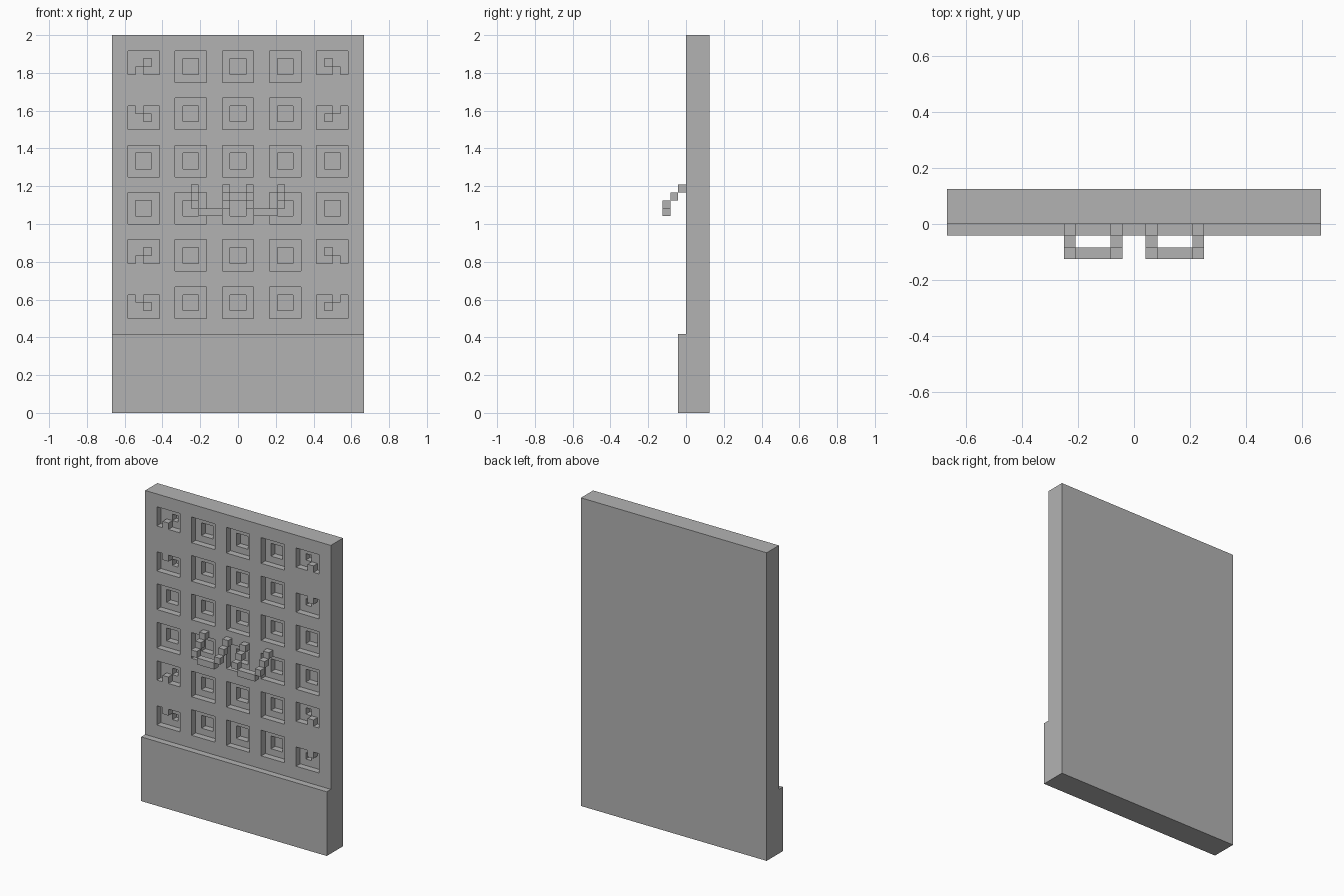
import bpy, bmesh, math

if "Cube" in bpy.data.objects:
    bpy.data.objects.remove(bpy.data.objects["Cube"])

U = 2 / 48                     # one block unit
W, H, T = 16, 48, 3            # half width, height, thickness in blocks

grey = bpy.data.materials.new("plain grey")
grey.diffuse_color = (0.45, 0.45, 0.45, 1)
grey.use_nodes = True
grey.node_tree.nodes["Principled BSDF"].inputs["Base Color"].default_value = grey.diffuse_color


def finish(name, bm):
    me = bpy.data.meshes.new(name)
    bm.to_mesh(me)
    bm.free()
    me.materials.append(grey)
    ob = bpy.data.objects.new(name, me)
    bpy.context.collection.objects.link(ob)
    return ob


# Stepped recess depths, top row first
SQUARE = ["1111", "1221", "1221", "1111"]
HOOK = ["1111", "1121", "1011", "0000"]

depth = {(x, z): (-1 if z < 10 else 0) for x in range(-W, W) for z in range(H)}
for row in range(6):
    for col in range(5):
        pat = SQUARE
        if col in (0, 4) and row not in (2, 3):      # hooked corner panels
            pat = HOOK if row in (0, 4) else HOOK[::-1]
            if col == 4:
                pat = [line[::-1] for line in pat]
        x0, z0 = -14 + 6 * col, 42 - 6 * row
        for j, line in enumerate(pat):
            for i, d in enumerate(line):
                depth[x0 + i, z0 + 3 - j] = int(d)

# Door slab with kick plate: front relief, walls between depths, flat back
bm = bmesh.new()


def quad(*pts):
    bm.faces.new([bm.verts.new((x * U, y * U, z * U)) for x, y, z in pts])


for (x, z), d in depth.items():
    quad((x, d, z), (x + 1, d, z), (x + 1, d, z + 1), (x, d, z + 1))
    quad((x, T, z), (x, T, z + 1), (x + 1, T, z + 1), (x + 1, T, z))
    edges = {(-1, 0): ((x, z + 1), (x, z)), (1, 0): ((x + 1, z), (x + 1, z + 1)),
             (0, -1): ((x, z), (x + 1, z)), (0, 1): ((x + 1, z + 1), (x, z + 1))}
    for (dx, dz), (a, b) in edges.items():
        end = depth.get((x + dx, z + dz), T)
        for y in range(d, end):                      # one wall strip per step
            quad((a[0], y, a[1]), (a[0], y + 1, a[1]),
                 (b[0], y + 1, b[1]), (b[0], y, b[1]))
bmesh.ops.remove_doubles(bm, verts=bm.verts, dist=U * 0.01)
bmesh.ops.recalc_face_normals(bm, faces=bm.faces)
bmesh.ops.dissolve_limit(bm, angle_limit=math.radians(1),
                         verts=bm.verts, edges=bm.edges)
bmesh.ops.triangulate(bm, faces=[f for f in bm.faces if len(f.verts) > 4])
finish("door_slab", bm)


def add_box(bm, lo, hi):
    vs = bmesh.ops.create_cube(bm, size=1)["verts"]
    for v in vs:
        for k in range(3):
            v.co[k] = (lo[k] if v.co[k] < 0 else hi[k]) * U


# Pair of handles: two stepped arms and a cross bar each
for side, x0 in (("left", -6), ("right", 1)):
    bm = bmesh.new()
    for ax in (x0, x0 + 4):
        for s in range(3):
            add_box(bm, (ax, -1 - s, 28 - s), (ax + 1, -s, 29 - s))
    add_box(bm, (x0 + 1, -3, 25), (x0 + 4, -2, 26))
    finish("handle_" + side, bm)
